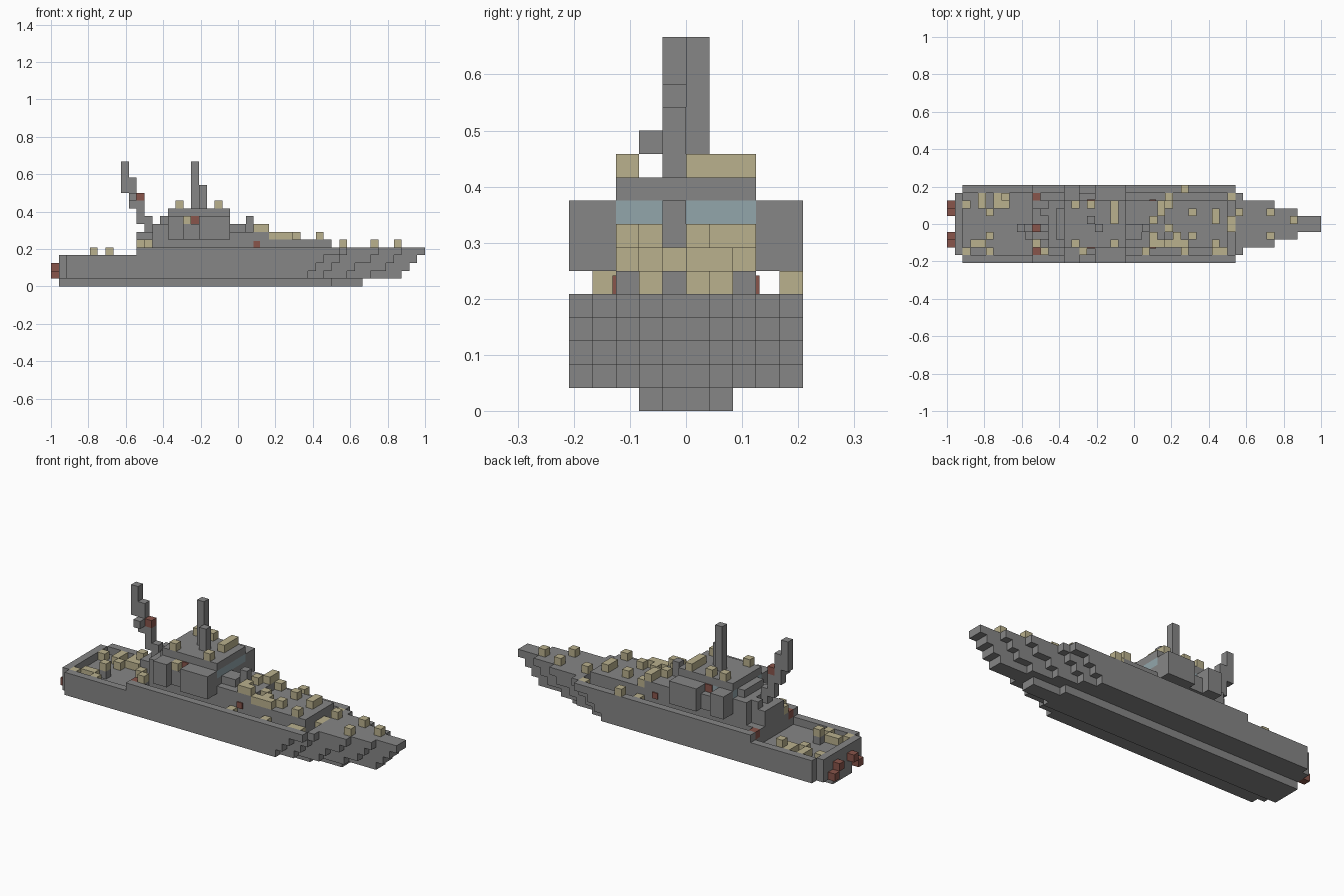
import bpy, bmesh
from mathutils import Matrix, Vector

if "Cube" in bpy.data.objects:
    bpy.data.objects.remove(bpy.data.objects["Cube"], do_unlink=True)

U = 2 / 48            # size of one block
solids = []           # every box placed so far, used to rest crates on top


def material(name, color):
    m = bpy.data.materials.new(name)
    m.use_nodes = True
    m.diffuse_color = (*color, 1)
    bsdf = m.node_tree.nodes["Principled BSDF"]
    bsdf.inputs["Base Color"].default_value = (*color, 1)
    bsdf.inputs["Roughness"].default_value = 0.8
    return m


grey = material("hull grey", (0.24, 0.24, 0.24))
sand = material("sand", (0.49, 0.44, 0.27))
glass = material("window blue", (0.29, 0.38, 0.41))
red = material("rust red", (0.25, 0.09, 0.07))


def part(name, mat, boxes, mirror=False):
    """Boxes are (x0, x1, y0, y1, z0, z1) in blocks, x counted from the stern."""
    boxes = list(boxes)
    if mirror:
        boxes += [(a, b, -d, -c, e, f) for a, b, c, d, e, f in boxes]
    bm = bmesh.new()
    for a, b, c, d, e, f in boxes:
        centre = Vector(((a + b) / 2 - 24, (c + d) / 2, (e + f) / 2)) * U
        size = Vector((b - a, d - c, f - e)) * U
        bmesh.ops.create_cube(bm, size=1,
                              matrix=Matrix.Translation(centre) @ Matrix.Diagonal(size).to_4x4())
    mesh = bpy.data.meshes.new(name)
    bm.to_mesh(mesh)
    bm.free()
    mesh.materials.append(mat)
    obj = bpy.data.objects.new(name, mesh)
    bpy.context.collection.objects.link(obj)
    solids.extend(boxes)


def top_at(x, y):
    return max([f for a, b, c, d, e, f in solids
                if a < x + .5 < b and c < y + .5 < d], default=0)


def cell(x, y, z, height=1):
    return (x, x + 1, y, y + 1, z, z + height)


# Hull: stacked layers whose stepped bow reaches further forward with height
part("keel", grey, [(1, 36, -2, 2, 0, 1), (36, 40, -1, 1, 0, 1)])
bow_ends = {1: (33, 35, 38, 41, 45), 2: (34, 36, 39, 43, 46),
            3: (35, 37, 41, 44, 47), 4: (37, 38, 42, 45, 48)}
layers = []
for z, ends in bow_ends.items():
    start = {3: 11, 4: 37}.get(z, 2)
    if start == 2:
        layers.append((1, 2, -4, 4, z, z + 1))
    for width, end in zip((5, 4, 3, 2, 1), ends):
        if end > start:
            layers.append((start, end, -width, width, z, z + 1))
            start = end
part("hull", grey, layers)

# Raised rims around the stern deck and the main deck
part("stern_rim", grey, [(1, 2, -4, 4, 3, 4)])
part("side_rim", grey, [(2, 11, 4, 5, 3, 4), (11, 37, 4, 5, 4, 5)], mirror=True)

# Propellers behind the stern
part("propellers", red, [(0, 1, 2, 3, 1, 2), (0, 1, 1, 2, 2, 3)], mirror=True)

# Deckhouse with a window band, and terraces stepping down towards the bow
part("deckhouse", grey, [(13, 23, -3, 3, 4, 8), (11, 13, -3, 3, 4, 5), (11, 13, -2, 2, 5, 7),
                         (14, 15, -2, 2, 8, 9)])
part("window_band", glass, [(15, 23, -3, 3, 8, 9)])
part("roof", grey, [(15, 23, -3, 3, 9, 10)])
part("fore_terraces", grey, [(23, 36, -3, 3, 4, 6), (23, 28, -3, 3, 6, 7),
                             (23, 25, -2, 0, 7, 8), cell(25, -1, 7, 2)])

# Side wings hanging over the deck
part("side_wings", grey, [(15, 17, 3, 5, 6, 9), (17, 19, 3, 4, 6, 8), (19, 23, 3, 5, 6, 9)],
     mirror=True)

# Masts
part("front_mast", grey, [cell(18, 0, 10, 6), cell(19, -1, 10, 3)])
part("rear_mast", grey, [cell(12, -1, 7, 2), cell(11, -1, 8, 3), cell(10, -1, 10, 4),
                         cell(9, -1, 12, 4), cell(10, -2, 11), cell(12, 1, 7)])
part("rear_mast_lamp", red, [cell(11, -1, 11)])

# Red lifebuoys on the house sides and deck
part("wall_lifebuoys", red, [(18, 19, 3, 3.15, 8, 9), (26, 26.8, 3, 3.15, 5, 5.8)], mirror=True)
part("deck_lifebuoys", red, [cell(11, 3, 4)], mirror=True)

# Crates: plinths first, then each crate rests on whatever lies below it
part("crate_plinths", grey, [cell(12, -4, 4), cell(5, -2, 3), cell(7, 3, 3)])
crate_rows = {
    4: (30,),
    3: (4, 6, 28, 36),
    2: (2, 4, 6, 7, 16, 18, 21, 27, 28),
    1: (5, 21, 27, 31, 34, 37),
    0: (21, 26, 34, 36, 44),
    -1: (28, 36),
    -2: (5, 26, 29, 31, 41),
    -3: (3, 4, 11, 16, 21, 26, 27, 28, 29, 30, 34),
    -4: (2, 5, 12, 17, 25, 30, 34, 35),
}
crates = [cell(x, y, top_at(x, y)) for y, row in crate_rows.items() for x in row]
crates += [cell(7, 3, 4), cell(41, 1, 5)]
part("crates", sand, crates)
